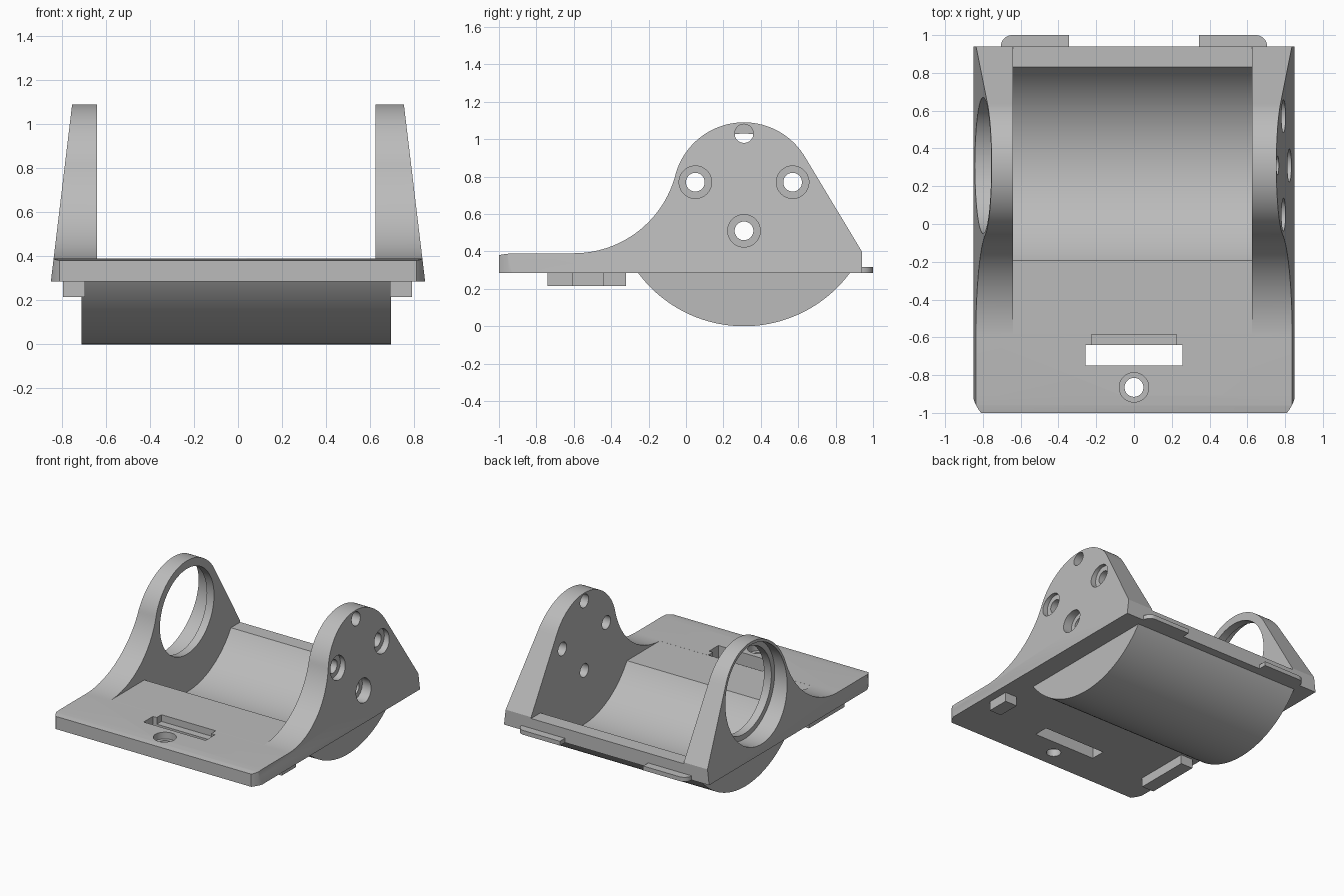
import bpy, bmesh, math

cube = bpy.data.objects.get("Cube")
if cube:
    bpy.data.objects.remove(cube, do_unlink=True)

grey = bpy.data.materials.new("light_grey")
grey.use_nodes = True
colour = (0.5, 0.5, 0.5, 1)
grey.diffuse_color = colour
grey.node_tree.nodes["Principled BSDF"].inputs["Base Color"].default_value = colour

FLOOR, DECK = 0.285, 0.39          # underside and top of the base plate
IN_L, IN_R = -0.64, 0.625          # inner faces of the side walls
CY, CZ = 0.31, 0.71                # shared axis of trough and walls


def arc(cx, cy, r, a0, a1, n=32):
    """Points on an arc, angles in degrees."""
    angles = [math.radians(a0 + (a1 - a0) * i / n) for i in range(n + 1)]
    return [(cx + r * math.cos(a), cy + r * math.sin(a)) for a in angles]


def circle(cx, cy, r, n=48):
    return arc(cx, cy, r, 0, 360, n)[:-1]


def rect(x0, y0, x1, y1):
    return [(x0, y0), (x1, y0), (x1, y1), (x0, y1)]


def prism(name, points, axis, lo, hi):
    """Extrude a closed profile along x (profile in y, z) or z (profile in x, y)."""
    bm = bmesh.new()
    place = (lambda p, t: (t, *p)) if axis == "x" else (lambda p, t: (*p, t))
    a = [bm.verts.new(place(p, lo)) for p in points]
    b = [bm.verts.new(place(p, hi)) for p in points]
    bm.faces.new(a)
    bm.faces.new(b[::-1])
    for i in range(len(a)):
        j = (i + 1) % len(a)
        bm.faces.new((a[j], a[i], b[i], b[j]))
    bmesh.ops.recalc_face_normals(bm, faces=bm.faces)
    mesh = bpy.data.meshes.new(name)
    bm.to_mesh(mesh)
    bm.free()
    mesh.materials.append(grey)
    obj = bpy.data.objects.new(name, mesh)
    bpy.context.collection.objects.link(obj)
    return obj


def activate(obj):
    bpy.ops.object.select_all(action="DESELECT")
    obj.select_set(True)
    bpy.context.view_layer.objects.active = obj


def combine(target, other, operation="DIFFERENCE"):
    """Apply a boolean and discard the helper."""
    activate(target)
    mod = target.modifiers.new("boolean", "BOOLEAN")
    mod.object, mod.operation, mod.solver = other, operation, "EXACT"
    bpy.ops.object.modifier_apply(modifier=mod.name)
    bpy.data.objects.remove(other, do_unlink=True)


# Side silhouette: plate, concave sweep, round head, straight back slope
sweep_r, head_r = 0.562, 0.38
join = math.degrees(math.atan2(CZ - DECK - sweep_r, CY + 0.6))
silhouette = [(-1, FLOOR), (-1, 0.38), (-0.96, 0.387), (-0.91, DECK)]
silhouette += arc(-0.6, DECK + sweep_r, sweep_r, -90, join)
silhouette += arc(CY, CZ, head_r, 180 + join, 30, 48)[1:]
silhouette += [(0.94, 0.40), (0.94, FLOOR)]
body = prism("cradle_body", silhouette, "x", -1, 1)

# Outer faces lean inward with height
for v in body.data.vertices:
    v.co.x *= 0.85 - 0.12 * (v.co.z - FLOOR)

# Rounded front corners
corner = arc(0.64, -0.86, 0.22, -39.5, 0, 12)
plan = [(-x, y) for x, y in corner[::-1]] + corner + [(0.86, 1.2), (-0.86, 1.2)]
combine(body, prism("plan", plan, "z", -0.5, 2), "INTERSECT")

# Trough shell below the plate
half = math.degrees(math.acos((CZ - 0.34) / 0.705))
shell = arc(CY, 0.705, 0.705, -90 - half, -90 + half, 64)
combine(body, prism("shell", shell, "x", -0.71, 0.695), "UNION")

# Open space between the walls, with the trough hollow
half = math.degrees(math.asin(0.512 / 0.605))
depth_z = DECK + math.sqrt(0.605 ** 2 - 0.512 ** 2)
hollow = arc(0.318, depth_z, 0.605, -90 - half, -90 + half, 64)
hollow += [(1.2, DECK), (1.2, 1.4), (-0.58, 1.4), (-0.58, DECK)]
combine(body, prism("hollow", hollow, "x", IN_L, IN_R))

# Large stepped opening in the right wall
combine(body, prism("bore", circle(CY, CZ, 0.32, 96), "x", -1, -0.5))
combine(body, prism("counterbore", circle(CY, CZ, 0.36, 96), "x", -1, -0.70))

# Four screw holes in the left wall
for dy, dz in ((0.26, 0), (-0.26, 0), (0, 0.26), (0, -0.26)):
    y, z = CY + dy, 0.77 + dz
    combine(body, prism("screw", circle(y, z, 0.05), "x", 0.5, 1))
    if dz <= 0:
        combine(body, prism("head", circle(y, z, 0.087), "x", 0.752, 1))

# Slot with a shallow ledge, and a counterbored hole in the plate
combine(body, prism("slot", rect(-0.257, -0.75, 0.257, -0.64), "z", 0.1, 0.6))
combine(body, prism("ledge", rect(-0.225, -0.68, 0.225, -0.585), "z", 0.34, 0.6))
combine(body, prism("hole", circle(0, -0.865, 0.05), "z", 0.1, 0.6))
combine(body, prism("hole_head", circle(0, -0.865, 0.078), "z", 0.34, 0.6))
parts = [body]

# Feet under the plate: long on the right, short on the left
parts.append(prism("long_foot", rect(-0.795, -0.74, -0.695, -0.32), "z", 0.215, 0.30))
parts.append(prism("short_foot", rect(0.69, -0.61, 0.79, -0.44), "z", 0.215, 0.30))

# Rear tabs with a rounded outer corner
tab = [(0.345, 0.92), (0.705, 0.92)] + arc(0.645, 0.94, 0.06, 0, 90, 12) + [(0.345, 1)]
for side, name in ((1, "left_rear_tab"), (-1, "right_rear_tab")):
    parts.append(prism(name, [(side * x, y) for x, y in tab], "z", FLOOR, 0.317))

for part in parts:
    activate(part)
    bpy.ops.object.shade_smooth_by_angle(angle=math.radians(25))
